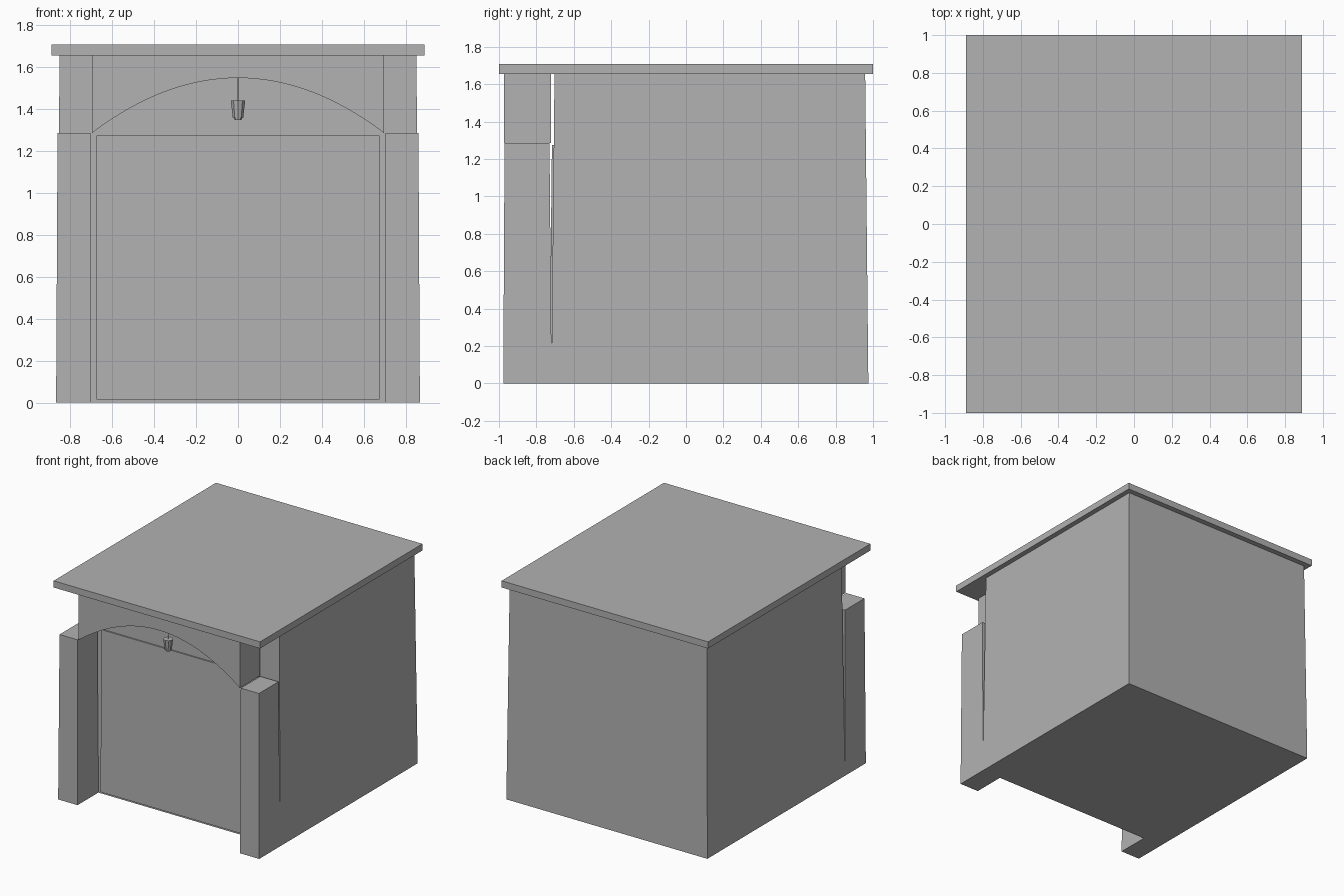
import bpy
import bmesh

if "Cube" in bpy.data.objects:
    bpy.data.objects.remove(bpy.data.objects["Cube"], do_unlink=True)

grey = bpy.data.materials.new("plain_grey")
grey.use_nodes = True
colour = (0.445, 0.445, 0.445, 1)
grey.diffuse_color = colour
grey.node_tree.nodes["Principled BSDF"].inputs["Base Color"].default_value = colour


def finish(name, bm):
    bmesh.ops.recalc_face_normals(bm, faces=bm.faces)
    mesh = bpy.data.meshes.new(name)
    bm.to_mesh(mesh)
    bm.free()
    mesh.materials.append(grey)
    obj = bpy.data.objects.new(name, mesh)
    bpy.context.collection.objects.link(obj)
    return obj


def tapered_box(name, z0, z1, bottom, top):
    """Box whose bottom and top rectangles are (x0, x1, y0, y1)."""
    bm = bmesh.new()
    rings = []
    for z, (x0, x1, y0, y1) in ((z0, bottom), (z1, top)):
        corners = ((x0, y0), (x1, y0), (x1, y1), (x0, y1))
        rings.append([bm.verts.new((x, y, z)) for x, y in corners])
    low, high = rings
    bm.faces.new(low)
    bm.faces.new(high)
    for i in range(4):
        j = (i + 1) % 4
        bm.faces.new((low[i], low[j], high[j], high[i]))
    return finish(name, bm)


def cone(name, radius_low, radius_high, z0, z1, y, sides):
    bm = bmesh.new()
    bmesh.ops.create_cone(bm, cap_ends=True, segments=sides, radius1=radius_low,
                          radius2=radius_high, depth=z1 - z0)
    bmesh.ops.translate(bm, verts=bm.verts, vec=(0, y, (z0 + z1) / 2))
    return finish(name, bm)


# Main building and flat roof
tapered_box("garage_body", 0, 1.655, (-0.867, 0.867, -0.72, 0.975),
            (-0.85, 0.85, -0.703, 0.958))
tapered_box("flat_roof", 1.655, 1.707, (-0.89, 0.89, -1, 1), (-0.89, 0.89, -1, 1))

# Door panel leaning with the front wall
tapered_box("garage_door", 0.015, 1.275, (-0.675, 0.675, -0.73, -0.71),
            (-0.675, 0.675, -0.717, -0.70))

# Front pillars
right = tapered_box("right_pillar", 0, 1.285, (-0.867, -0.70, -0.977, -0.718),
                    (-0.86, -0.703, -0.97, -0.73))
left = right.copy()
left.data = right.data.copy()
left.name = "left_pillar"
left.data.transform(((-1, 0, 0, 0), (0, 1, 0, 0), (0, 0, 1, 0), (0, 0, 0, 1)))
left.data.flip_normals()
bpy.context.collection.objects.link(left)

# Arched lintel between the pillars
half, spring, crown, steps = 0.697, 1.285, 1.548, 32
outline = [(half, 1.655), (-half, 1.655)]
for i in range(steps + 1):
    t = 2 * i / steps - 1
    outline.append((half * t, crown - (crown - spring) * t * t))
bm = bmesh.new()
face = bm.faces.new([bm.verts.new((x, -0.972, z)) for x, z in outline])
result = bmesh.ops.extrude_face_region(bm, geom=[face])
moved = [v for v in result["geom"] if isinstance(v, bmesh.types.BMVert)]
bmesh.ops.translate(bm, verts=moved, vec=(0, 0.25, 0))
finish("arched_lintel", bm)

# Hanging lamp
lamp_y = -0.86
cone("lamp_cord", 0.003, 0.003, 1.435, 1.555, lamp_y, 8)
cone("lamp_shade", 0.026, 0.036, 1.358, 1.44, lamp_y, 10)
cone("lamp_bulb", 0.018, 0.02, 1.348, 1.362, lamp_y, 10)
